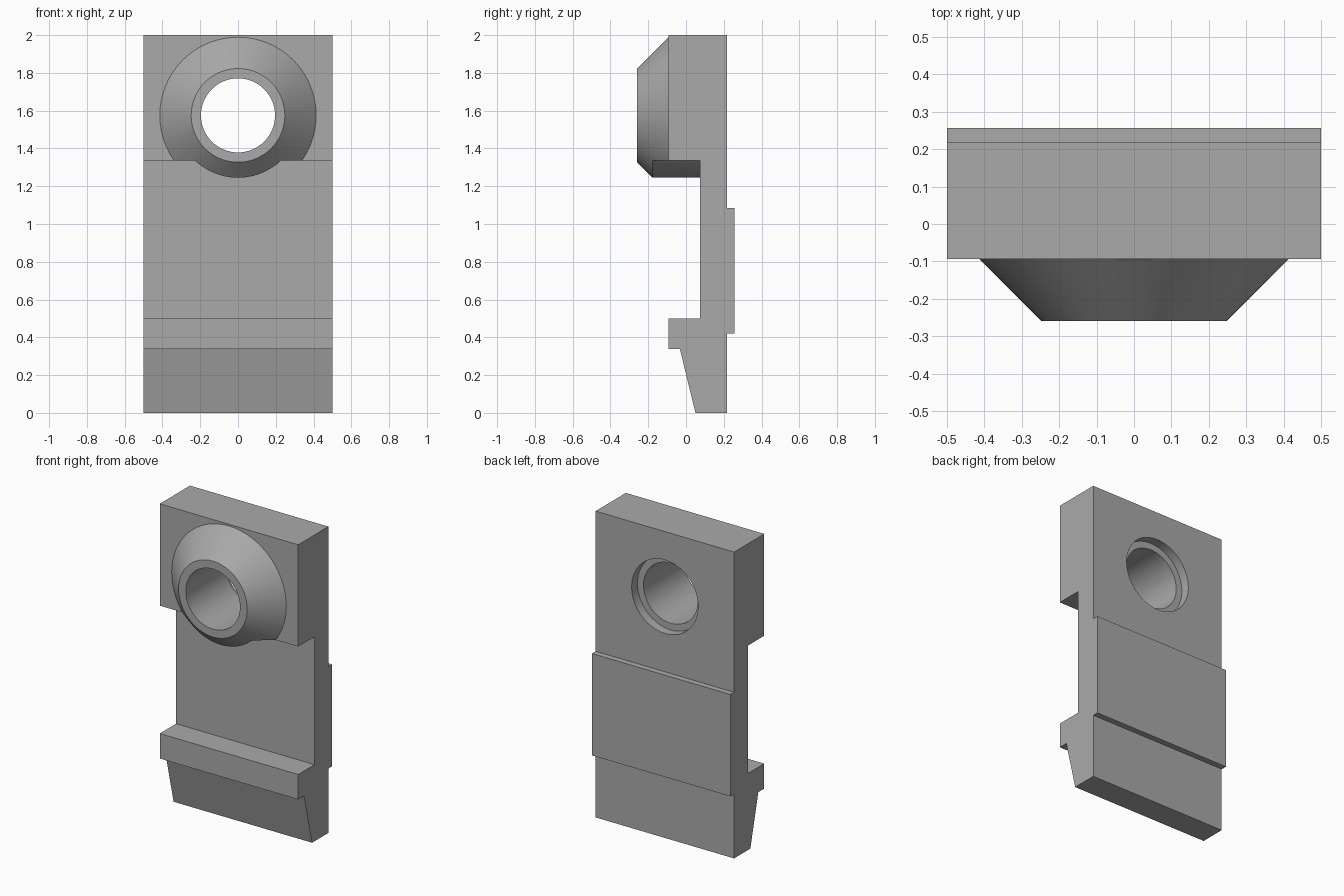
import bpy, bmesh, math
from mathutils import Matrix

if "Cube" in bpy.data.objects:
    bpy.data.objects.remove(bpy.data.objects["Cube"], do_unlink=True)

CENTER_Z = 1.575      # height of the hole axis
SHELF_Z = 1.335       # underside of the head block
WIDTH = 1.0
SEGMENTS = 64

grey = bpy.data.materials.new("plain grey")
grey.use_nodes = True
COLOR = (0.4, 0.4, 0.4, 1)
grey.diffuse_color = COLOR
grey.node_tree.nodes["Principled BSDF"].inputs["Base Color"].default_value = COLOR


def add_object(name, bm):
    bmesh.ops.recalc_face_normals(bm, faces=bm.faces)
    mesh = bpy.data.meshes.new(name)
    bm.to_mesh(mesh)
    bm.free()
    mesh.materials.append(grey)
    obj = bpy.data.objects.new(name, mesh)
    bpy.context.collection.objects.link(obj)
    return obj


def extrude_profile(name, points):
    """Extrude a (y, z) outline across the full width."""
    bm = bmesh.new()
    face = bm.faces.new([bm.verts.new((-WIDTH / 2, y, z)) for y, z in points])
    grown = bmesh.ops.extrude_face_region(bm, geom=[face])["geom"]
    verts = [v for v in grown if isinstance(v, bmesh.types.BMVert)]
    bmesh.ops.translate(bm, verts=verts, vec=(WIDTH, 0, 0))
    return add_object(name, bm)


def turned(name, points):
    """Solid of revolution about the hole axis from (y, radius) points."""
    bm = bmesh.new()
    rings = []
    for y, r in points:
        angles = [2 * math.pi * i / SEGMENTS for i in range(SEGMENTS)]
        rings.append([bm.verts.new((r * math.cos(a), y, CENTER_Z + r * math.sin(a)))
                      for a in angles])
    for near, far in zip(rings, rings[1:]):
        for i in range(SEGMENTS):
            j = (i + 1) % SEGMENTS
            bm.faces.new((near[i], near[j], far[j], far[i]))
    bm.faces.new(rings[0])
    bm.faces.new(rings[-1])
    return add_object(name, bm)


def box(name, size, center):
    bm = bmesh.new()
    bmesh.ops.create_cube(bm, size=1, matrix=Matrix.Translation(center) @ Matrix.Diagonal((*size, 1)))
    return add_object(name, bm)


def combine(target, tool, operation):
    """Apply a boolean and discard the tool."""
    mod = target.modifiers.new(operation, "BOOLEAN")
    mod.operation, mod.object, mod.solver = operation, tool, "EXACT"
    bpy.context.view_layer.objects.active = target
    bpy.ops.object.modifier_apply(modifier=mod.name)
    bpy.data.objects.remove(tool, do_unlink=True)


# Stepped plate: tapered foot, lip, recessed waist, head block and rear pad
plate = extrude_profile("mounting_plate", [
    (0.05, 0), (0.218, 0), (0.218, 0.42), (0.257, 0.42), (0.257, 1.085),
    (0.218, 1.085), (0.218, 2), (-0.093, 2), (-0.093, SHELF_Z), (0.075, SHELF_Z),
    (0.075, 0.5), (-0.093, 0.5), (-0.093, 0.337), (-0.032, 0.337)])

# Conical collar, trimmed to a narrower barrel below the head block
collar = turned("collar", [(-0.259, 0.248), (-0.093, 0.414), (0.12, 0.414)])
trimmer = box("collar_trimmer", (1.2, 1, 0.3), (0, 0, SHELF_Z - 0.15))
combine(trimmer, turned("barrel", [(-0.8, 0.33), (0.8, 0.33)]), "DIFFERENCE")
combine(collar, trimmer, "DIFFERENCE")
combine(plate, collar, "UNION")

# Through hole with a shallow rear counterbore
combine(plate, turned("hole", [(-0.5, 0.196), (0.158, 0.196), (0.158, 0.24), (0.5, 0.24)]),
        "DIFFERENCE")

# Smooth round surfaces, crisp edges
bpy.ops.object.select_all(action="DESELECT")
plate.select_set(True)
bpy.context.view_layer.objects.active = plate
bpy.ops.object.shade_smooth_by_angle(angle=math.radians(25))
